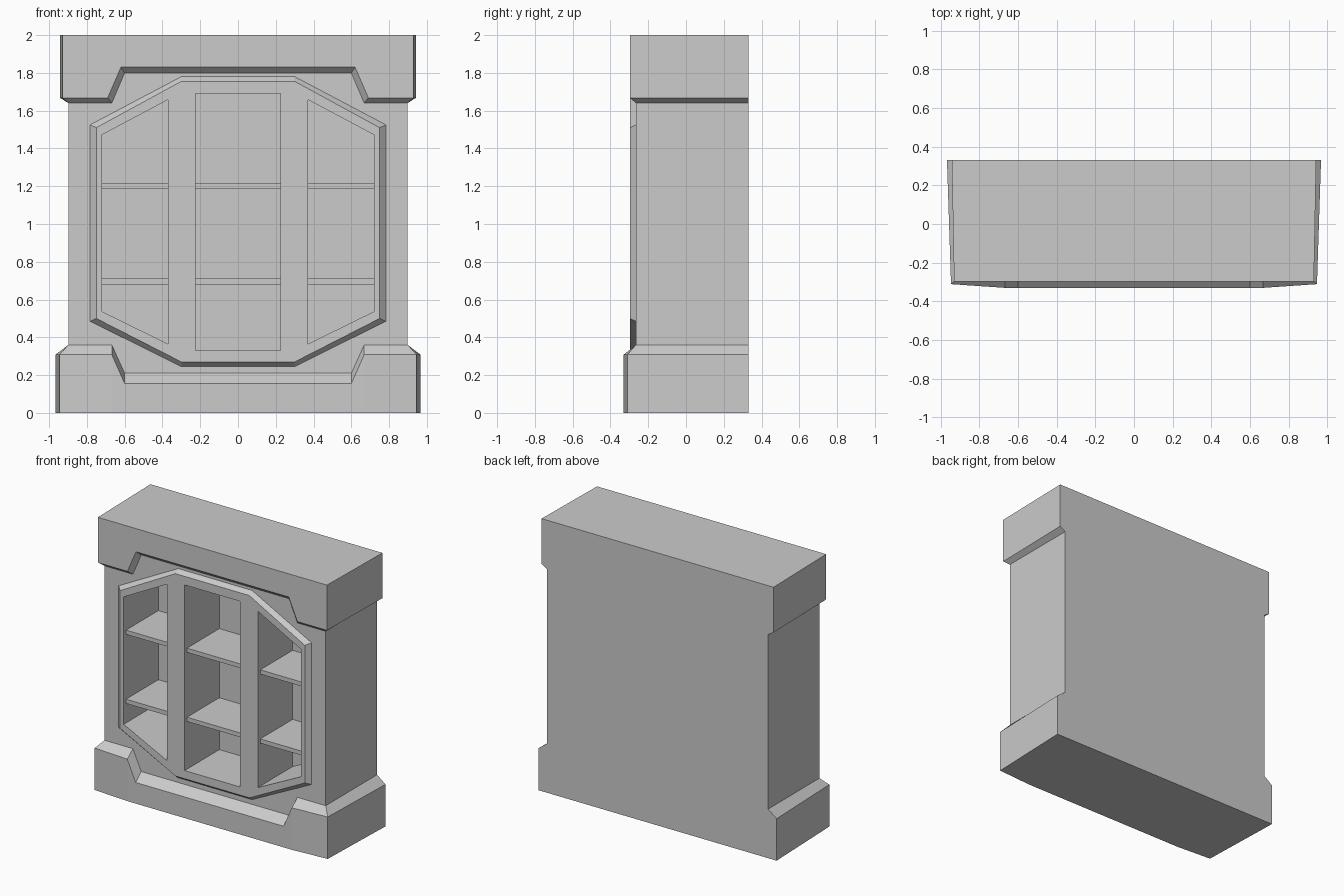
import bpy, bmesh

if "Cube" in bpy.data.objects:
    bpy.data.objects.remove(bpy.data.objects["Cube"])

BODY_X, FRONT, BACK = 0.898, -0.265, 0.33
FACE, NICHE_BACK = -0.297, 0.105


def loft(name, rings, open_side=None):
    """Skin equal-length rings and cap both ends; open_side leaves one strip out."""
    bm = bmesh.new()
    rows = [[bm.verts.new(p) for p in r] for r in rings]
    n = len(rows[0])
    for a, b in zip(rows, rows[1:]):
        for i in range(n):
            if i != open_side:
                j = (i + 1) % n
                bm.faces.new((a[i], a[j], b[j], b[i]))
    bm.faces.new(rows[0])
    bm.faces.new(rows[-1])
    bmesh.ops.recalc_face_normals(bm, faces=bm.faces)
    mesh = bpy.data.meshes.new(name)
    bm.to_mesh(mesh)
    bm.free()
    ob = bpy.data.objects.new(name, mesh)
    bpy.context.collection.objects.link(ob)
    return ob


def ring(outline, y):
    return [(x, y, z) for x, z in outline]


def prism(name, outline, y0, y1):
    return loft(name, [ring(outline, y0), ring(outline, y1)])


def rect(x0, x1, z0, z1):
    return [(x0, z0), (x1, z0), (x1, z1), (x0, z1)]


def octagon(x, z0, z1, z2, z3, cx=0.30):
    return [(-cx, z0), (cx, z0), (x, z1), (x, z2), (cx, z3), (-cx, z3), (-x, z2), (-x, z1)]


def boolean(target, tool, operation):
    mod = target.modifiers.new(operation, 'BOOLEAN')
    mod.operation, mod.solver, mod.object = operation, 'EXACT', tool
    tool.hide_render = True
    bpy.context.view_layer.objects.active = target
    bpy.ops.object.modifier_apply(modifier=mod.name)
    bpy.data.objects.remove(tool)


def trim(name, end_z, stations):
    """Band wrapped round sides and front: (outer x, y, lip z, inner x, y, z)."""
    half = [[(ox, oy, end_z), (ox, oy, lz), (ix, iy, iz), (ix, iy, end_z)]
            for ox, oy, lz, ix, iy, iz in stations]
    mirrored = [[(-x, y, z) for x, y, z in s] for s in reversed(half)]
    return loft(name, half + mirrored, open_side=2)


# Main body with raised octagonal door frame
body = prism("cabinet_body", rect(-BODY_X, BODY_X, 0, 2), FRONT, BACK)
outer = octagon(0.783, 0.245, 0.485, 1.525, 1.78)
inner = octagon(0.75, 0.27, 0.50, 1.51, 1.755)
frame = loft("octagon_frame", [ring(outer, -0.2), ring(outer, FRONT), ring(inner, FACE)])
boolean(body, frame, 'UNION')

# Three shelf niches
left = [(-0.72, 0.537), (-0.37, 0.365), (-0.37, 1.658), (-0.72, 1.472)]
right = [(-x, z) for x, z in left]
for outline in (left, right, rect(-0.225, 0.225, 0.33, 1.692)):
    boolean(body, prism("niche_cutter", outline, -0.5, NICHE_BACK), 'DIFFERENCE')

# Shelves
for side, x0, x1 in (("left", -0.72, -0.37), ("middle", -0.225, 0.225), ("right", 0.37, 0.72)):
    for level, z in (("lower", 0.68), ("upper", 1.187)):
        prism(f"{side}_{level}_shelf", rect(x0, x1, z, z + 0.031), -0.27, NICHE_BACK)

# Plinth and crown, both with a notched chamfered edge
trim("plinth", 0, [
    (-0.967, BACK, 0.308, -BODY_X, BACK, 0.36),
    (-0.946, -0.311, 0.308, -BODY_X, FRONT, 0.36),
    (-0.668, -0.33, 0.308, -0.668, FRONT, 0.36),
    (-0.60, -0.33, 0.155, -0.60, FRONT, 0.21)])
trim("crown", 2, [
    (-0.942, BACK, 1.668, -BODY_X, BACK, 1.64),
    (-0.930, FACE, 1.668, -BODY_X, FRONT, 1.64),
    (-0.69, FACE, 1.668, -0.668, FRONT, 1.64),
    (-0.62, FACE, 1.83, -0.60, FRONT, 1.80)])
